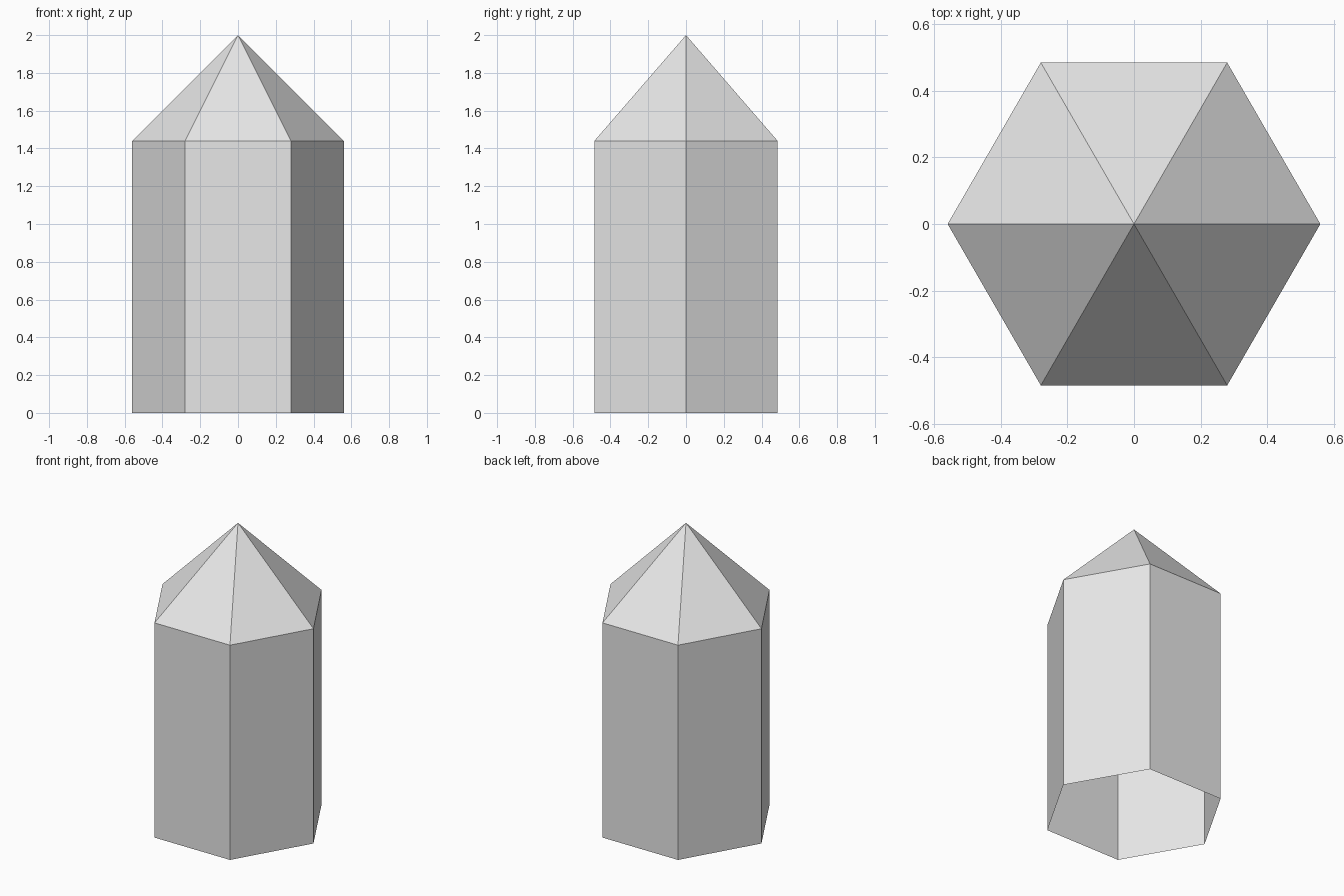
import bpy
import math

cube = bpy.data.objects.get("Cube")
if cube:
    bpy.data.objects.remove(cube, do_unlink=True)

RADIUS = 0.56
SHOULDER = 1.44
HEIGHT = 2.0

# Single pale grey for the whole crystal
grey = bpy.data.materials.new("pale grey")
grey.use_nodes = True
grey.diffuse_color = (0.8, 0.8, 0.8, 1)
grey.node_tree.nodes["Principled BSDF"].inputs["Base Color"].default_value = grey.diffuse_color


def hex_part(name, bottom, top, top_radius):
    """Open six-sided shell with two corners on the x axis."""
    bpy.ops.mesh.primitive_cone_add(
        vertices=6, radius1=RADIUS, radius2=top_radius, depth=top - bottom,
        end_fill_type='NOTHING', location=(0, 0, (bottom + top) / 2),
        rotation=(0, 0, math.radians(30)))
    part = bpy.context.object
    part.name = name
    part.data.materials.append(grey)
    bpy.ops.object.transform_apply(location=True, rotation=True, scale=True)
    bpy.ops.object.shade_flat()
    return part


# Prism body, open underneath, and the pointed tip
hex_part("crystal_body", 0, SHOULDER, RADIUS)
hex_part("crystal_tip", SHOULDER, HEIGHT, 0)
